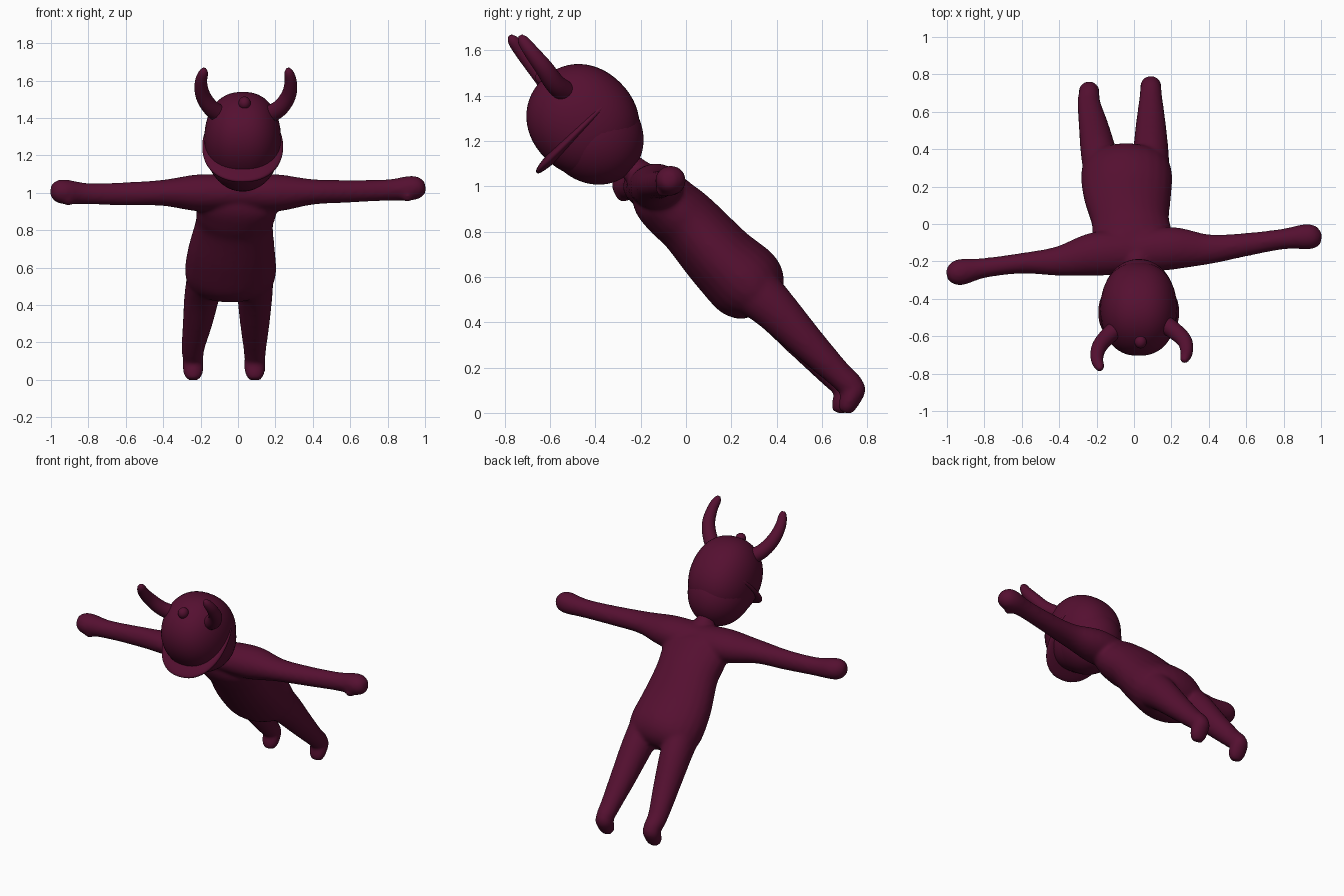
import bpy, bmesh, math
from mathutils import Vector, Matrix

cube = bpy.data.objects.get("Cube")
if cube:
    bpy.data.objects.remove(cube, do_unlink=True)

COLOUR = (0.09, 0.005, 0.03, 1)
maroon = bpy.data.materials.new("dark maroon")
maroon.use_nodes = True
maroon.diffuse_color = COLOUR
maroon.node_tree.nodes["Principled BSDF"].inputs["Base Color"].default_value = COLOUR
X, Y = Vector((1, 0, 0)), Vector((0, 1, 0))
LEAN = Matrix.Rotation(math.radians(45), 4, 'X')


def tube(bm, rows, ref, sides=24, steps=5):
    """Smooth closed loft; each row is x, y, z, radius along ref, other radius."""
    rows = [Vector(r) for r in rows]
    pts = []
    for i in range(len(rows) - 1):
        p0, p1 = rows[max(i - 1, 0)], rows[i]
        p2, p3 = rows[i + 1], rows[min(i + 2, len(rows) - 1)]
        for k in range(steps):
            t = k / steps
            pts.append(p1 + (p2 - p0) * (t / 2)
                       + (2 * p0 - 5 * p1 + 4 * p2 - p3) * (t * t / 2)
                       + (3 * p1 - p0 - 3 * p2 + p3) * (t ** 3 / 2))
    pts.append(rows[-1])
    rings = []
    for i, p in enumerate(pts):
        a, b = pts[max(i - 1, 0)], pts[min(i + 1, len(pts) - 1)]
        tan = Vector(b[:3]) - Vector(a[:3])
        tan.normalize()
        u = (ref - tan * ref.dot(tan)).normalized()
        v = tan.cross(u)
        ring = []
        for s in range(sides):
            ang = math.tau * s / sides
            ring.append(bm.verts.new(Vector(p[:3]) + u * (p[3] * math.cos(ang))
                                     + v * (p[4] * math.sin(ang))))
        rings.append(ring)
    for r, q in zip(rings, rings[1:]):
        for s in range(sides):
            n = (s + 1) % sides
            bm.faces.new((r[s], r[n], q[n], q[s]))
    bm.faces.new(rings[0][::-1])
    bm.faces.new(rings[-1])


def finish(name, bm):
    bmesh.ops.recalc_face_normals(bm, faces=bm.faces)
    for f in bm.faces:
        f.smooth = True
    me = bpy.data.meshes.new(name)
    bm.to_mesh(me)
    bm.free()
    me.materials.append(maroon)
    ob = bpy.data.objects.new(name, me)
    bpy.context.collection.objects.link(ob)
    return ob


def blob(name, loc, size, power=(1, 1, 1)):
    """Leaning ellipsoid; a power below one squares that axis off."""
    bm = bmesh.new()
    bmesh.ops.create_uvsphere(bm, u_segments=48, v_segments=28, radius=1)
    for v in bm.verts:
        v.co = [math.copysign(abs(c) ** e, c) * s for c, e, s in zip(v.co, power, size)]
    bmesh.ops.transform(bm, matrix=Matrix.Translation(loc) @ LEAN, verts=bm.verts)
    return finish(name, bm)


# Body: torso, limbs and feet melted into one skin
bm = bmesh.new()
tube(bm, [(.02, -.25, 1.09, .06, .06), (.015, -.19, 1.04, .075, .07),
          (0, -.13, .97, .21, .125), (-.01, -.06, .90, .215, .14),
          (-.02, .02, .83, .208, .145), (-.035, .155, .68, .235, .16),
          (-.04, .27, .57, .243, .172), (-.04, .335, .5, .21, .13),
          (-.04, .36, .47, .1, .06)], X)
# Left arm
tube(bm, [(0, -.15, 1, .11, .09), (.2, -.13, 1, .115, .1), (.4, -.135, 1.005, .08, .068),
          (.6, -.11, 1.008, .062, .06), (.8, -.08, 1.015, .055, .057),
          (.92, -.068, 1.025, .068, .066), (.97, -.075, 1.03, .058, .056),
          (1, -.08, 1.035, .03, .03)], Y)
# Right arm
tube(bm, [(0, -.15, 1, .11, .09), (-.2, -.16, 1, .118, .1), (-.4, -.198, 1, .08, .07),
          (-.6, -.21, .995, .055, .062), (-.8, -.235, .995, .053, .057),
          (-.92, -.256, 1.005, .07, .066), (-.97, -.268, 1.01, .058, .058),
          (-1, -.275, 1.012, .03, .03)], Y)
# Thumbs
for x, y, z in ((.91, -.1, .985), (-.91, -.28, .965)):
    tube(bm, [(x * .95, y + .02, z + .02, .02, .02), (x, y, z, .035, .035),
              (x * 1.02, y, z, .015, .015)], Y)
# Legs and feet
for x, dx, dy in ((-.24, .07, 0), (.09, 0, .03)):
    tube(bm, [(x + dx, .28, .56, .1, .12), (x + dx * .7, .39, .46, .095, .1),
              (x + dx * .35, .52 + dy / 2, .31, .08, .078),
              (x, .64 + dy, .175, .062, .06), (x, .705 + dy, .115, .054, .055),
              (x, .73 + dy, .09, .03, .03)], X)
    tube(bm, [(x, .74 + dy, .14, .03, .03), (x, .718 + dy, .11, .054, .05),
              (x, .69 + dy, .05, .055, .045), (x, .678 + dy, .018, .045, .036),
              (x, .674 + dy, 0, .03, .025)], X)
body = finish("body", bm)
remesh = body.modifiers.new("melt", 'REMESH')
remesh.mode = 'VOXEL'
remesh.voxel_size = .012
remesh.use_smooth_shade = True
soften = body.modifiers.new("soften", 'SMOOTH')
soften.factor = .5
soften.iterations = 8

# Head and helmet
blob("head", (.025, -.41, 1.23), (.195, .21, .235))
blob("helmet_dome", (.025, -.455, 1.29), (.205, .235, .255), (.85, .95, .95))
blob("helmet_brim", (.025, -.472, 1.247), (.216, .265, .03), (.9, .9, .8))
blob("helmet_knob", (.035, -.63, 1.48), (.032, .035, .035))

# Horns, curling outward then up
for name, rows in (
    ("right_horn", [(-.06, -.53, 1.4, .05, .05), (-.14, -.6, 1.45, .045, .045),
                    (-.187, -.66, 1.52, .04, .04), (-.198, -.72, 1.59, .033, .033),
                    (-.185, -.762, 1.642, .025, .025), (-.18, -.775, 1.665, .01, .01)]),
    ("left_horn", [(.13, -.51, 1.4, .05, .05), (.22, -.575, 1.45, .045, .045),
                   (.27, -.625, 1.52, .04, .04), (.282, -.68, 1.59, .033, .033),
                   (.272, -.718, 1.642, .025, .025), (.268, -.73, 1.665, .01, .01)])):
    bm = bmesh.new()
    tube(bm, rows, X)
    finish(name, bm)
